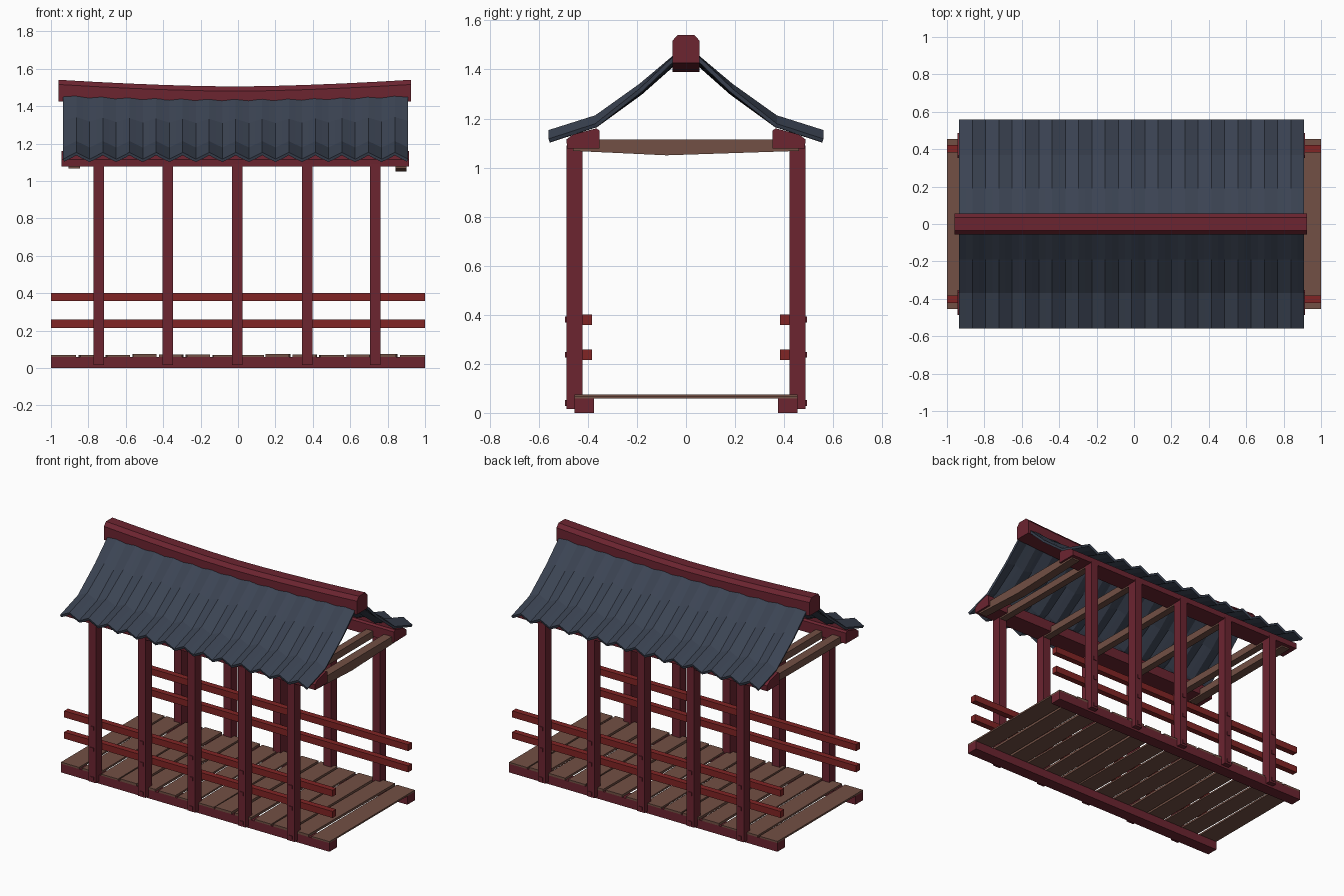
import bpy
import random
from mathutils import Vector

random.seed(4)
if "Cube" in bpy.data.objects:
    bpy.data.objects.remove(bpy.data.objects["Cube"], do_unlink=True)


def material(name, r, g, b):
    m = bpy.data.materials.new(name)
    m.use_nodes = True
    m.diffuse_color = (r, g, b, 1)
    m.node_tree.nodes["Principled BSDF"].inputs["Base Color"].default_value = (r, g, b, 1)
    return m


timber_red = material("dark red timber", 0.15, 0.018, 0.03)
rail_red = material("bright red rail", 0.22, 0.018, 0.018)
slate = material("slate blue tile", 0.044, 0.057, 0.086)
wood = material("brown wood", 0.17, 0.08, 0.058)


def make(name, verts, faces, mat):
    mesh = bpy.data.meshes.new(name)
    mesh.from_pydata(verts, [], faces)
    mesh.materials.append(mat)
    mesh.update()
    ob = bpy.data.objects.new(name, mesh)
    bpy.context.collection.objects.link(ob)
    return ob


def loft(name, sections, mat):
    """Closed solid through a list of equal-length point rings."""
    n = len(sections[0])
    verts = [p for ring in sections for p in ring]
    faces = [list(range(n))[::-1], [len(verts) - n + i for i in range(n)]]
    for s in range(len(sections) - 1):
        for i in range(n):
            j = (i + 1) % n
            faces.append((s * n + i, s * n + j, s * n + n + j, s * n + n + i))
    return make(name, verts, faces, mat)


def box(name, lo, hi, mat):
    (x, y, z), (X, Y, Z) = lo, hi
    ring = [(x, y), (X, y), (X, Y), (x, Y)]
    return loft(name, [[(a, b, h) for a, b in ring] for h in (z, Z)], mat)


def side_box(name, side, x, y, z, mat):
    """Box from ranges, with y measured outwards on the given side."""
    ys = sorted(side * v for v in y)
    return box(name, (x[0], ys[0], z[0]), (x[1], ys[1], z[1]), mat)


post_x = [-0.745, -0.375, -0.005, 0.37, 0.735]
sides = {"front": -1, "back": 1}

# Base beams, rails, posts and pegs on both sides
for label, s in sides.items():
    side_box(label + "_base_beam", s, (-1, 1), (0.375, 0.455), (0, 0.058), timber_red)
    for level, z in (("lower", 0.215), ("upper", 0.358)):
        side_box(f"{label}_{level}_rail", s, (-1, 1), (0.383, 0.422), (z, z + 0.044), rail_red)
    for i, x in enumerate(post_x):
        side_box(f"{label}_post_{i}", s, (x - 0.028, x + 0.028), (0.422, 0.488),
                 (0.015, 1.09), timber_red)
        for k, z in enumerate((0.04, 0.237, 0.38)):
            side_box(f"{label}_peg_{i}_{k}", s, (x - 0.012, x + 0.012), (0.485, 0.493),
                     (z - 0.012, z + 0.012), timber_red)

# Eave beams with sloped tops
eave_profile = [(0.485, 1.078), (0.487, 1.115), (0.46, 1.135), (0.365, 1.16), (0.352, 1.15), (0.352, 1.078)]
for label, s in sides.items():
    profile = eave_profile if s > 0 else [(-y, z) for y, z in reversed(eave_profile)]
    loft(label + "_eave_beam", [[(x, y, z) for y, z in profile] for x in (-0.945, 0.915)], timber_red)

# Floor planks, each slightly out of line
pitch = 2 / 14
for i in range(14):
    x0 = -1 + i * pitch
    skew = 0 if i in (0, 13) else random.uniform(-0.006, 0.006)
    top = 0.068 + random.uniform(0, 0.007)
    a, b = x0 + 0.009, x0 + pitch - 0.009
    if i == 0:
        a = -1
    if i == 13:
        b = 1
    ring = [(a - skew, -0.455), (b - skew, -0.455), (b + skew, 0.455), (a + skew, 0.455)]
    loft(f"floor_plank_{i}", [[(x, y, z) for x, y in ring] for z in (0.058, top)], wood)

# Cross beams, the last one sagging
for i, x in enumerate([-0.875] + post_x + [0.872]):
    half = 0.03 if i in (0, 6) else 0.024
    sag = 1.05 if i == 6 else 1.067
    rings = []
    for y, low in ((-0.46, 1.068), (-0.08, sag), (0.46, 1.068)):
        rings.append([(x - half, y, low), (x - half, y, 1.115), (x + half, y, 1.115), (x + half, y, low)])
    loft(f"cross_beam_{i}", rings, wood)

# Sagging ridge beam with chamfered top
ridge_profile = [(-0.056, 0), (0.056, 0), (0.056, 0.09), (0.034, 0.115), (-0.034, 0.115), (-0.056, 0.09)]
rings = []
for k in range(11):
    t = k / 5 - 1
    rings.append([(-0.017 + 0.943 * t, y, 1.39 + 0.036 * abs(t) ** 1.6 + z) for y, z in ridge_profile])
loft("ridge_beam", rings, timber_red)

# Roof slopes: folded tiles, flat at the ridge and deeply creased at the eave
# rows: distance out, crest height, crease depth, share of the ridge sag
rows = [(0.035, 1.475, 0.006, 1), (0.19, 1.343, 0.022, 0.5), (0.37, 1.213, 0.034, 0), (0.56, 1.153, 0.036, 0)]
tiles = 13
width = 1.845 / tiles
for label, s in sides.items():
    verts, faces = [], []
    cols = 4 * tiles + 1
    for y, z, depth, share in rows:
        for c in range(cols):
            x = -0.935 + c * width / 4
            drop = abs(c % 4 - 2) / 2
            t = (x + 0.0125) / 0.9225
            verts.append((x, s * y, z - depth * drop - 0.022 * share * (1 - t * t)))
    for r in range(len(rows) - 1):
        for c in range(cols - 1):
            a = r * cols + c
            f = (a, a + cols, a + cols + 1, a + 1)
            faces.append(f if s < 0 else f[::-1])
    roof = make(label + "_roof_slope", verts, faces, slate)
    thick = roof.modifiers.new("thickness", "SOLIDIFY")
    thick.thickness = 0.016
    thick.offset = -1
